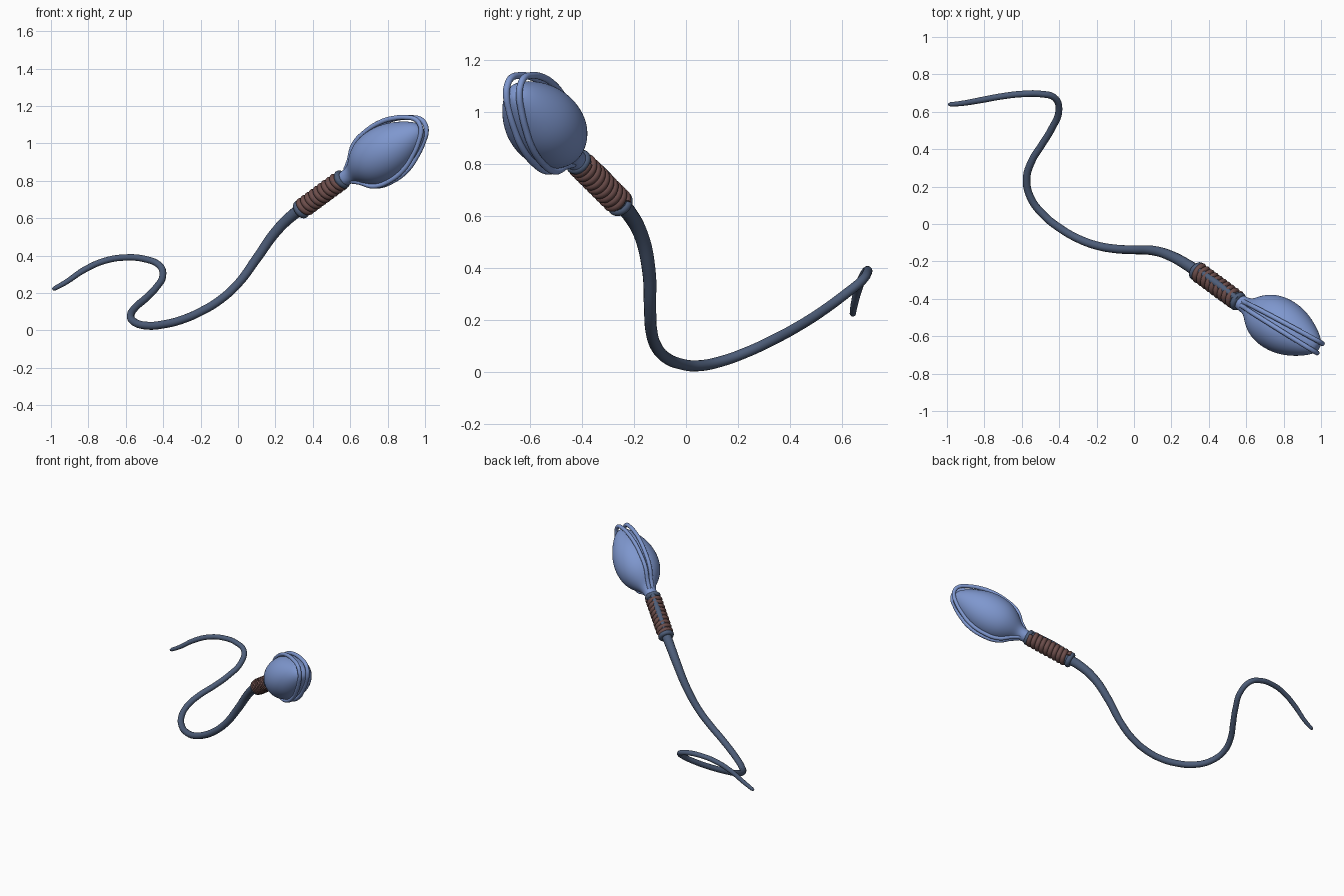
import bpy, bmesh, math
from mathutils import Vector

if "Cube" in bpy.data.objects:
    bpy.data.objects.remove(bpy.data.objects["Cube"])


def material(name, rgb):
    m = bpy.data.materials.new(name)
    m.diffuse_color = (*rgb, 1)
    m.use_nodes = True
    m.node_tree.nodes["Principled BSDF"].inputs["Base Color"].default_value = m.diffuse_color
    return m


HEAD = material("pale blue", (0.21, 0.31, 0.62))
DARK = material("slate blue", (0.075, 0.11, 0.19))
COIL = material("reddish brown", (0.15, 0.075, 0.07))

# Head frame: a = long axis, w = horizontal side, u = upward in the rim plane
centre = Vector((0.80, -0.553, 0.96))
a = Vector((0.757, -0.437, 0.487)).normalized()
w = Vector((0, 0, 1)).cross(a).normalized()
u = a.cross(w)


def tube(name, pts, radii, mat, kind='BEZIER', cyclic=False, res=10):
    """Round tube along points, turned into a smooth mesh."""
    cu = bpy.data.curves.new(name, 'CURVE')
    cu.dimensions = '3D'
    cu.bevel_depth = 1.0
    cu.bevel_resolution = 5
    cu.resolution_u = res
    cu.use_fill_caps = True
    sp = cu.splines.new(kind)
    target = sp.bezier_points if kind == 'BEZIER' else sp.points
    target.add(len(pts) - 1)
    for p, co, r in zip(target, pts, radii):
        p.radius = r
        if kind == 'BEZIER':
            p.co = co
            p.handle_left_type = p.handle_right_type = 'AUTO'
        else:
            p.co = (*co, 1)
    sp.use_cyclic_u = cyclic
    ob = bpy.data.objects.new(name, cu)
    bpy.context.collection.objects.link(ob)
    bpy.ops.object.select_all(action='DESELECT')
    ob.select_set(True)
    bpy.context.view_layer.objects.active = ob
    bpy.ops.object.convert(target='MESH')
    ob = bpy.context.object
    ob.data.materials.clear()
    ob.data.materials.append(mat)
    bpy.ops.object.shade_smooth_by_angle(angle=math.radians(60))
    return ob


# Head and neck: lathed egg, (position along axis, radius)
profile = [(-0.335, 0.036), (-0.30, 0.042), (-0.265, 0.044), (-0.235, 0.058),
           (-0.20, 0.092), (-0.15, 0.126), (-0.09, 0.145), (-0.02, 0.149),
           (0.05, 0.139), (0.12, 0.113), (0.18, 0.081), (0.225, 0.049), (0.245, 0.02)]
SIDES = 24
bm = bmesh.new()
rings = []
for t, r in profile:
    rings.append([bm.verts.new(centre + a * t + (u * math.cos(k * math.tau / SIDES)
                  + w * math.sin(k * math.tau / SIDES)) * r) for k in range(SIDES)])
for lo, hi in zip(rings, rings[1:]):
    for k in range(SIDES):
        j = (k + 1) % SIDES
        bm.faces.new((lo[k], lo[j], hi[j], hi[k]))
bm.faces.new(rings[0])
bm.faces.new(rings[-1])
bmesh.ops.recalc_face_normals(bm, faces=bm.faces)
for f in bm.faces:
    f.smooth = True
me = bpy.data.meshes.new("head")
bm.to_mesh(me)
bm.free()
me.materials.append(HEAD)
head = bpy.data.objects.new("head", me)
bpy.context.collection.objects.link(head)
sub = head.modifiers.new("smooth", 'SUBSURF')
sub.levels = sub.render_levels = 2

# Twin rims running over the head from the neck, round the tip and back
edge = [(-0.27, 0.035), (-0.23, 0.064), (-0.16, 0.127), (-0.06, 0.151), (0.05, 0.145),
        (0.13, 0.117), (0.20, 0.077), (0.247, 0.034)]
for label, side in (("left", 1), ("right", -1)):
    loop = [(t, r) for t, r in edge] + [(0.256, 0.0)] + [(t, -r) for t, r in reversed(edge)]
    pts = [centre + a * t + u * (r + 0.02 * max(0, t) / 0.25)
           + w * side * (0.012 + 0.016 * (t + 0.27) / 0.5) for t, r in loop]
    tube("head_rim_" + label, pts, [0.013] * len(pts), HEAD)

# Midpiece: core, coiled winding, end collars and a strip along the top
p0, p1 = Vector((0.33, -0.247, 0.642)), Vector((0.562, -0.418, 0.812))
d = (p1 - p0).normalized()
side = Vector((0, 0, 1)).cross(d).normalized()
up = d.cross(side)
tube("midpiece_core", [p0, p1], [0.042, 0.042], DARK, 'POLY')
TURNS, STEP = 9, 28
coil = []
for i in range(TURNS * STEP + 1):
    f, ang = i / (TURNS * STEP), i * math.tau / STEP
    coil.append(p0.lerp(p1, 0.07 + 0.86 * f) + (side * math.cos(ang) + up * math.sin(ang)) * 0.039)
tube("midpiece_coil", coil, [0.0165] * len(coil), COIL, 'POLY')
for name, f in (("rear_collar", 0.03), ("front_collar", 0.97)):
    ring = [p0.lerp(p1, f) + (side * math.cos(k * math.tau / STEP)
            + up * math.sin(k * math.tau / STEP)) * 0.036 for k in range(STEP)]
    tube(name, ring, [0.017] * STEP, DARK, 'POLY', True)
off = (up + side * 0.25).normalized() * 0.037
tube("midpiece_strip", [p0 + off * 0.8, p0.lerp(p1, 0.5) + off, p1 + off * 0.9],
     [0.018, 0.022, 0.018], DARK)

# Tail: long winding tube that thins to the tip
path = [(0.35, -0.262, 0.657), (0.29, -0.222, 0.615), (0.2, -0.172, 0.525), (0.1, -0.142, 0.385),
        (0, -0.138, 0.25), (-0.1, -0.133, 0.16), (-0.2, -0.115, 0.10), (-0.3, -0.078, 0.057),
        (-0.4, -0.02, 0.032), (-0.48, 0.045, 0.025), (-0.55, 0.135, 0.042),
        (-0.574, 0.24, 0.08), (-0.545, 0.34, 0.127), (-0.495, 0.42, 0.17), (-0.44, 0.51, 0.226),
        (-0.402, 0.605, 0.295), (-0.425, 0.675, 0.352), (-0.50, 0.695, 0.382),
        (-0.60, 0.695, 0.39), (-0.71, 0.682, 0.373), (-0.82, 0.662, 0.325),
        (-0.92, 0.645, 0.258), (-0.98, 0.64, 0.225), (-0.992, 0.64, 0.219)]
n = len(path) - 1
radii = [0.033 - 0.008 * min(1, i / 4) - 0.010 * (i / n) for i in range(n + 1)]
radii[-3:] = [0.014, 0.012, 0.006]
tube("tail", path, radii, DARK)
